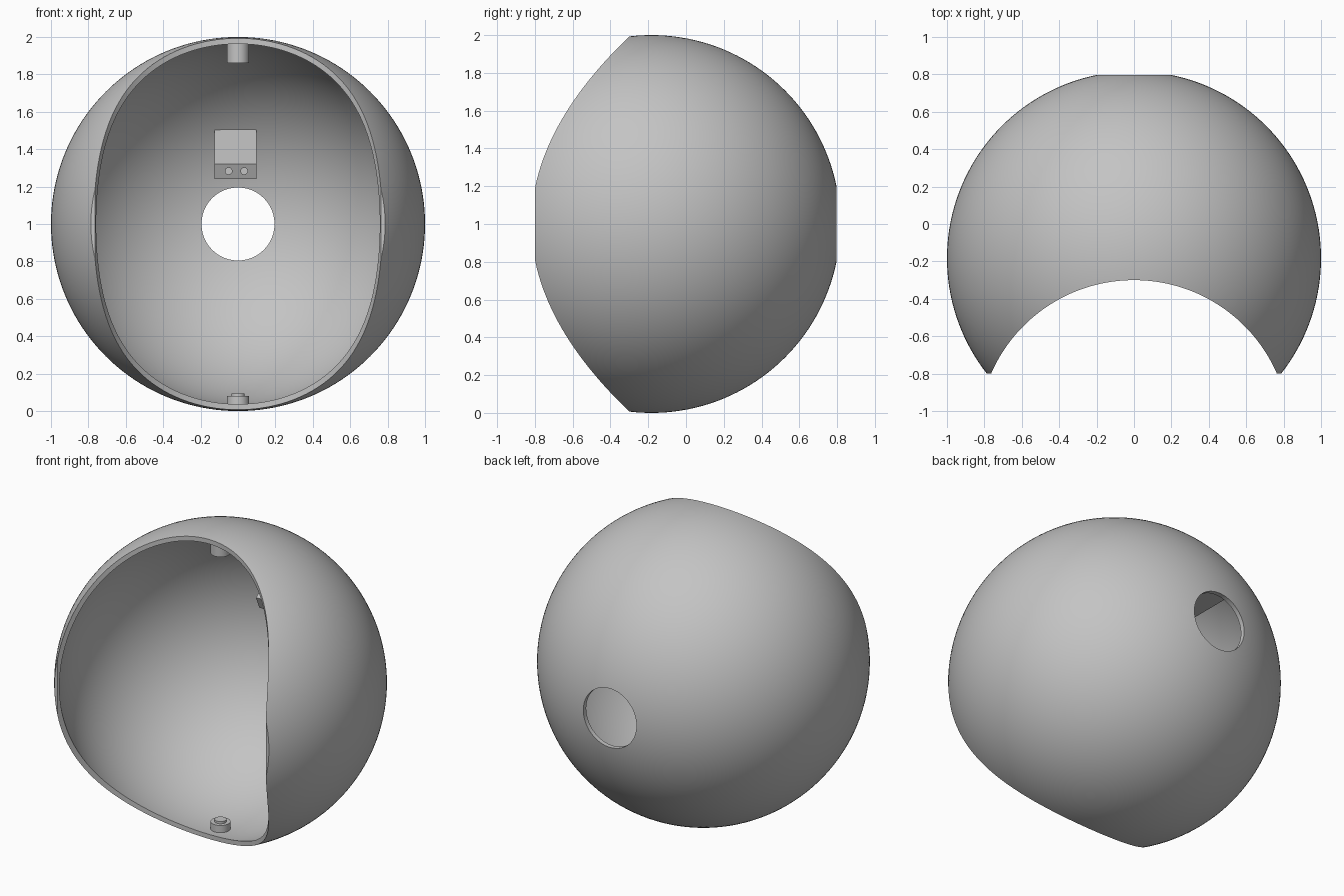
import bpy
import bmesh
import math

if "Cube" in bpy.data.objects:
    bpy.data.objects.remove(bpy.data.objects["Cube"], do_unlink=True)

CY = -0.183          # sphere centre on y
OUTER, INNER = 1.0, 0.97
SIDEWAYS = (math.pi / 2, 0, 0)

grey = bpy.data.materials.new("plain_grey")
grey.use_nodes = True
grey.diffuse_color = (0.55, 0.55, 0.55, 1)
grey.node_tree.nodes["Principled BSDF"].inputs["Base Color"].default_value = (0.55, 0.55, 0.55, 1)


def finish(name):
    ob = bpy.context.object
    ob.name = name
    ob.data.materials.append(grey)
    return ob


def ball(name, radius):
    bpy.ops.mesh.primitive_uv_sphere_add(segments=160, ring_count=80, radius=radius, location=(0, CY, 1))
    return finish(name)


def rod(name, radius, depth, loc, rot=(0, 0, 0), sides=48):
    bpy.ops.mesh.primitive_cylinder_add(vertices=sides, radius=radius, depth=depth, location=loc, rotation=rot)
    return finish(name)


def cut(target, cutter):
    cutter.hide_render = True
    mod = target.modifiers.new("cut", "BOOLEAN")
    mod.operation = "DIFFERENCE"
    mod.solver = "EXACT"
    mod.object = cutter
    bpy.context.view_layer.objects.active = target
    bpy.ops.object.modifier_apply(modifier=mod.name)
    bpy.data.objects.remove(cutter, do_unlink=True)


def smooth(ob):
    bpy.ops.object.select_all(action="DESELECT")
    ob.select_set(True)
    bpy.context.view_layer.objects.active = ob
    bpy.ops.object.shade_smooth_by_angle(angle=math.radians(30))


# Hollow shell with a scooped front, trimmed tips and a round back opening
shell = ball("shell", OUTER)
cut(shell, ball("hollow_cutter", INNER))
cut(shell, rod("scoop_cutter", 0.834, 3, (0, -1.134, 1), sides=192))
cut(shell, rod("back_hole_cutter", 0.195, 0.6, (0, 0.8, 1), SIDEWAYS, 96))
bpy.ops.mesh.primitive_cube_add(size=1, location=(0, -1.3, 1))
trim = finish("tip_cutter")
trim.scale = (3, 1, 3)
cut(shell, trim)
smooth(shell)

# Pivot pegs at top and bottom
smooth(rod("top_peg", 0.06, 0.12, (0, CY, 1.92)))
smooth(rod("bottom_peg", 0.06, 0.06, (0, CY, 0.05)))
smooth(rod("bottom_peg_tip", 0.036, 0.08, (0, CY, 0.055)))

# Wedge bracket on the inner back wall, extruded along x
profile = [(0.585, 1.24), (0.55, 1.32), (0.84, 1.515), (0.955, 1.24)]
bm = bmesh.new()
face = bm.faces.new([bm.verts.new((-0.125, CY + y, z)) for y, z in profile])
side = bmesh.ops.extrude_face_region(bm, geom=[face])
verts = [v for v in side["geom"] if isinstance(v, bmesh.types.BMVert)]
bmesh.ops.translate(bm, verts=verts, vec=(0.225, 0, 0))
bmesh.ops.recalc_face_normals(bm, faces=bm.faces)
mesh = bpy.data.meshes.new("bracket")
bm.to_mesh(mesh)
bm.free()
bracket = bpy.data.objects.new("bracket", mesh)
bpy.context.collection.objects.link(bracket)
mesh.materials.append(grey)

# Two screw holes in the bracket front
for x in (-0.05, 0.033):
    cut(bracket, rod("screw_cutter", 0.018, 0.2, (x, CY + 0.6, 1.283), SIDEWAYS, 24))
smooth(bracket)
